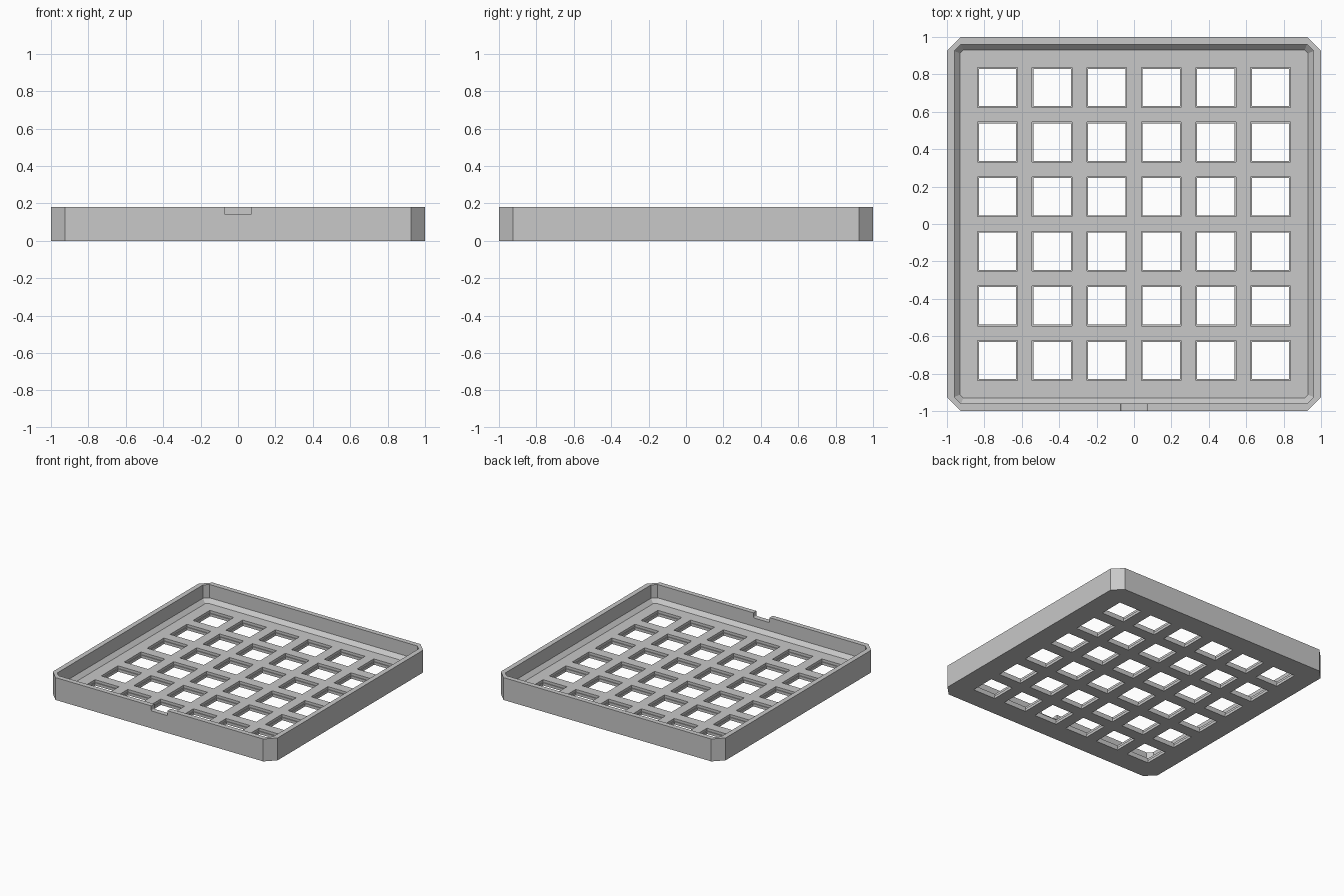
import bpy, bmesh
from mathutils import Matrix

cube = bpy.data.objects.get("Cube")
if cube:
    bpy.data.objects.remove(cube, do_unlink=True)

HEIGHT, FLOOR, LEDGE = 0.18, 0.043, 0.022
PITCH, COUNT = 0.292, 6

grey = bpy.data.materials.new("light_grey")
grey.use_nodes = True
grey.diffuse_color = (0.58, 0.58, 0.58, 1)
grey.node_tree.nodes["Principled BSDF"].inputs["Base Color"].default_value = grey.diffuse_color


def make_object(name, bm):
    bmesh.ops.recalc_face_normals(bm, faces=bm.faces)
    mesh = bpy.data.meshes.new(name)
    bm.to_mesh(mesh)
    bm.free()
    mesh.materials.append(grey)
    obj = bpy.data.objects.new(name, mesh)
    bpy.context.collection.objects.link(obj)
    return obj


def clipped_square(bm, half, cut, z):
    a, b = half, half - cut
    outline = [(b, -a), (a, -b), (a, b), (b, a), (-b, a), (-a, b), (-a, -b), (-b, -a)]
    return [bm.verts.new((x, y, z)) for x, y in outline]


def add_box(bm, center, size):
    move = Matrix.Translation(center) @ Matrix.Diagonal((*size, 1))
    bmesh.ops.create_cube(bm, size=1, matrix=move)


def cut_with(target, bm):
    cutter = make_object("cutter", bm)
    cutter.hide_render = True
    mod = target.modifiers.new("cut", "BOOLEAN")
    mod.operation, mod.solver, mod.object = "DIFFERENCE", "EXACT", cutter
    graph = bpy.context.evaluated_depsgraph_get()
    graph.update()
    result = bpy.data.meshes.new_from_object(target.evaluated_get(graph))
    target.modifiers.clear()
    target.data = result
    bpy.data.objects.remove(cutter, do_unlink=True)


# Tray shell: outside wall, rim, inside wall and sloped foot
bm = bmesh.new()
sections = [(1, 0.075, 0), (1, 0.075, HEIGHT), (0.96, 0.035, HEIGHT),
            (0.96, 0.035, FLOOR + 0.03), (0.93, 0.018, FLOOR)]
rings = [clipped_square(bm, *s) for s in sections]
for low, high in zip(rings, rings[1:]):
    for i in range(8):
        j = (i + 1) % 8
        bm.faces.new((low[i], low[j], high[j], high[i]))
bm.faces.new(rings[0])
bm.faces.new(rings[-1])
tray = make_object("tray", bm)

# Grid of square openings, slightly wider above a thin ledge
spots = [(i - (COUNT - 1) / 2) * PITCH for i in range(COUNT)]
for width, bottom in ((0.2, -0.1), (0.213, LEDGE)):
    bm = bmesh.new()
    top = FLOOR + 0.05
    for x in spots:
        for y in spots:
            add_box(bm, (x, y, (bottom + top) / 2), (width, width, top - bottom))
    cut_with(tray, bm)

# Finger notch with softened lower corners in the front rim
bm = bmesh.new()
add_box(bm, (0, -0.98, 0.19), (0.146, 0.1, 0.1))
lower = [e for e in bm.edges if all(v.co.z < 0.15 for v in e.verts)
         and abs(e.verts[0].co.x - e.verts[1].co.x) < 0.001]
bmesh.ops.bevel(bm, geom=lower, offset=0.01, segments=3, profile=0.5, affect="EDGES")
cut_with(tray, bm)
